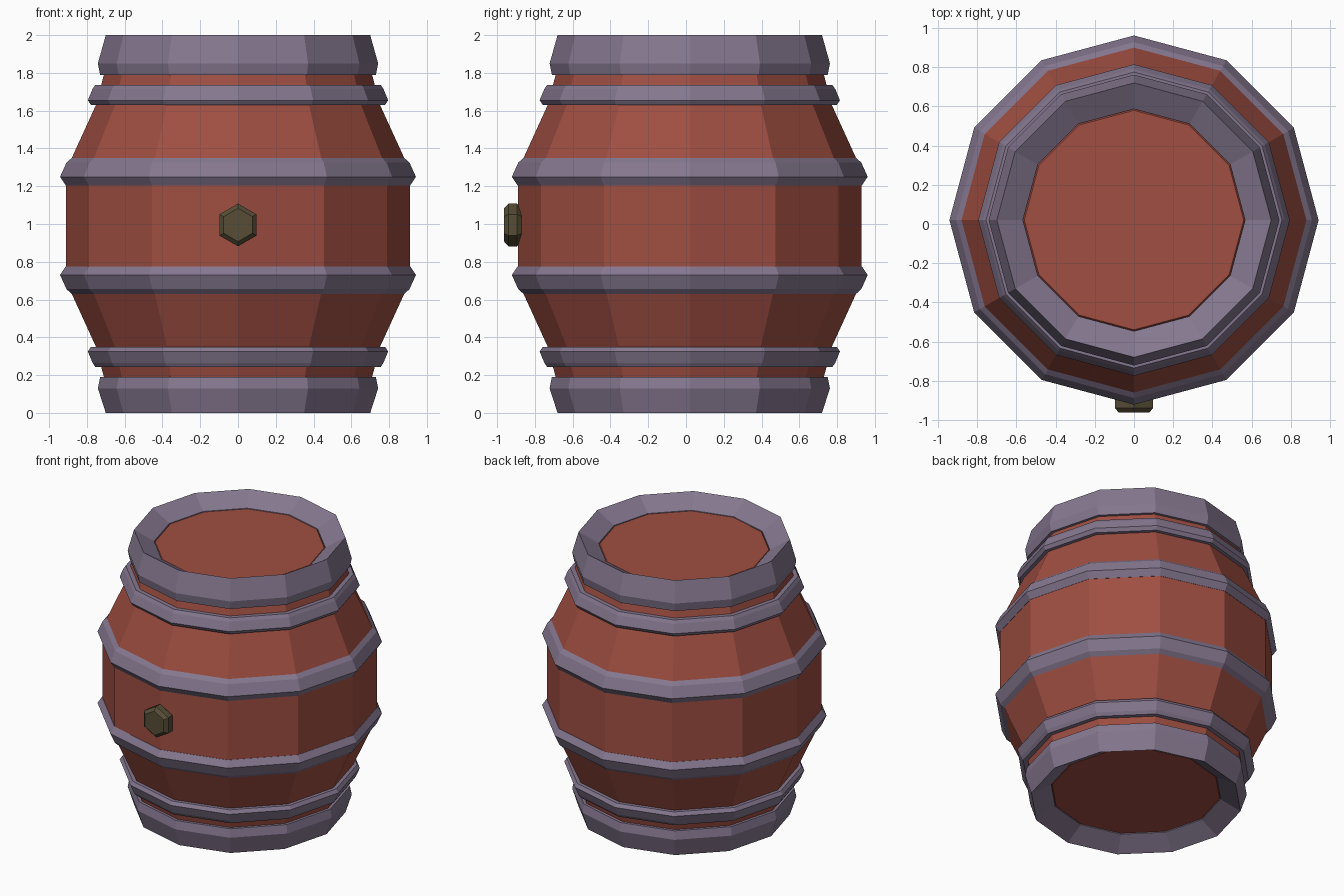
import bpy, bmesh, math
from mathutils import Matrix

if "Cube" in bpy.data.objects:
    bpy.data.objects.remove(bpy.data.objects["Cube"])

CY = 0.02        # barrel axis in y
MID2 = 1.98      # upper and lower halves mirror as z -> MID2 - z


def material(name, rgb):
    m = bpy.data.materials.new(name)
    m.diffuse_color = (*rgb, 1)
    m.use_nodes = True
    m.node_tree.nodes["Principled BSDF"].inputs["Base Color"].default_value = m.diffuse_color
    return m


WOOD = material("red_wood", (0.35, 0.077, 0.054))
METAL = material("purple_metal", (0.235, 0.186, 0.275))
OLIVE = material("dark_olive", (0.095, 0.075, 0.037))


def lathe(name, profile, sides, mat, closed=True, start=0.0, matrix=Matrix()):
    """Revolve (radius, z) points; closed = ring section, else cap both ends."""
    bm = bmesh.new()
    rings = []
    for r, z in profile:
        angles = [start + 2 * math.pi * i / sides for i in range(sides)]
        rings.append([bm.verts.new((r * math.cos(a), r * math.sin(a), z)) for a in angles])
    n = len(rings)
    for k in range(n if closed else n - 1):
        a, b = rings[k], rings[(k + 1) % n]
        for i in range(sides):
            j = (i + 1) % sides
            bm.faces.new((a[i], a[j], b[j], b[i]))
    if not closed:
        bm.faces.new(rings[0])
        bm.faces.new(rings[-1])
    bm.transform(matrix)
    bmesh.ops.recalc_face_normals(bm, faces=bm.faces[:])
    me = bpy.data.meshes.new(name)
    bm.to_mesh(me)
    bm.free()
    me.materials.append(mat)
    ob = bpy.data.objects.new(name, me)
    bpy.context.collection.objects.link(ob)
    return ob


def flip(profile):
    return [(r, max(0.0, MID2 - z)) for r, z in profile]


AXIS = Matrix.Translation((0, CY, 0))

# Wooden staves with recessed heads
upper = [(0.91, 1.25), (0.88, 1.35), (0.752, 1.63), (0.71, 1.79), (0.62, 1.85), (0.56, 1.92)]
lower = [(0.56, 0.08), (0.62, 0.13)] + flip(upper[:4])[::-1]
lathe("barrel_body", lower + upper, 12, WOOD, closed=False, matrix=AXIS)

# Metal hoops and rims, upper set mirrored to the lower
hoops = {
    "wide_hoop": [(0.86, 1.205), (0.912, 1.205), (0.942, 1.25), (0.908, 1.325), (0.88, 1.35), (0.84, 1.35)],
    "narrow_hoop": [(0.72, 1.63), (0.778, 1.63), (0.795, 1.655), (0.77, 1.715), (0.755, 1.737), (0.69, 1.737)],
    "end_rim": [(0.66, 1.79), (0.73, 1.79), (0.742, 1.85), (0.70, 2.0), (0.567, 1.922), (0.567, 1.88)],
}
for name, prof in hoops.items():
    lathe("upper_" + name, prof, 12, METAL, matrix=AXIS)
    low = flip(prof)
    if name == "end_rim":
        low[4:] = [(0.567, 0.078), (0.567, 0.12)]
    lathe("lower_" + name, low, 12, METAL, matrix=AXIS)

# Hexagonal bung on the front
bung = [(0.09, 0.87), (0.113, 0.895), (0.113, 0.94), (0.088, 0.963)]
to_front = Matrix.Translation((0, 0, 0.995)) @ Matrix.Rotation(math.radians(90), 4, 'X')
lathe("bung", bung, 6, OLIVE, closed=False, start=math.radians(30), matrix=to_front)
